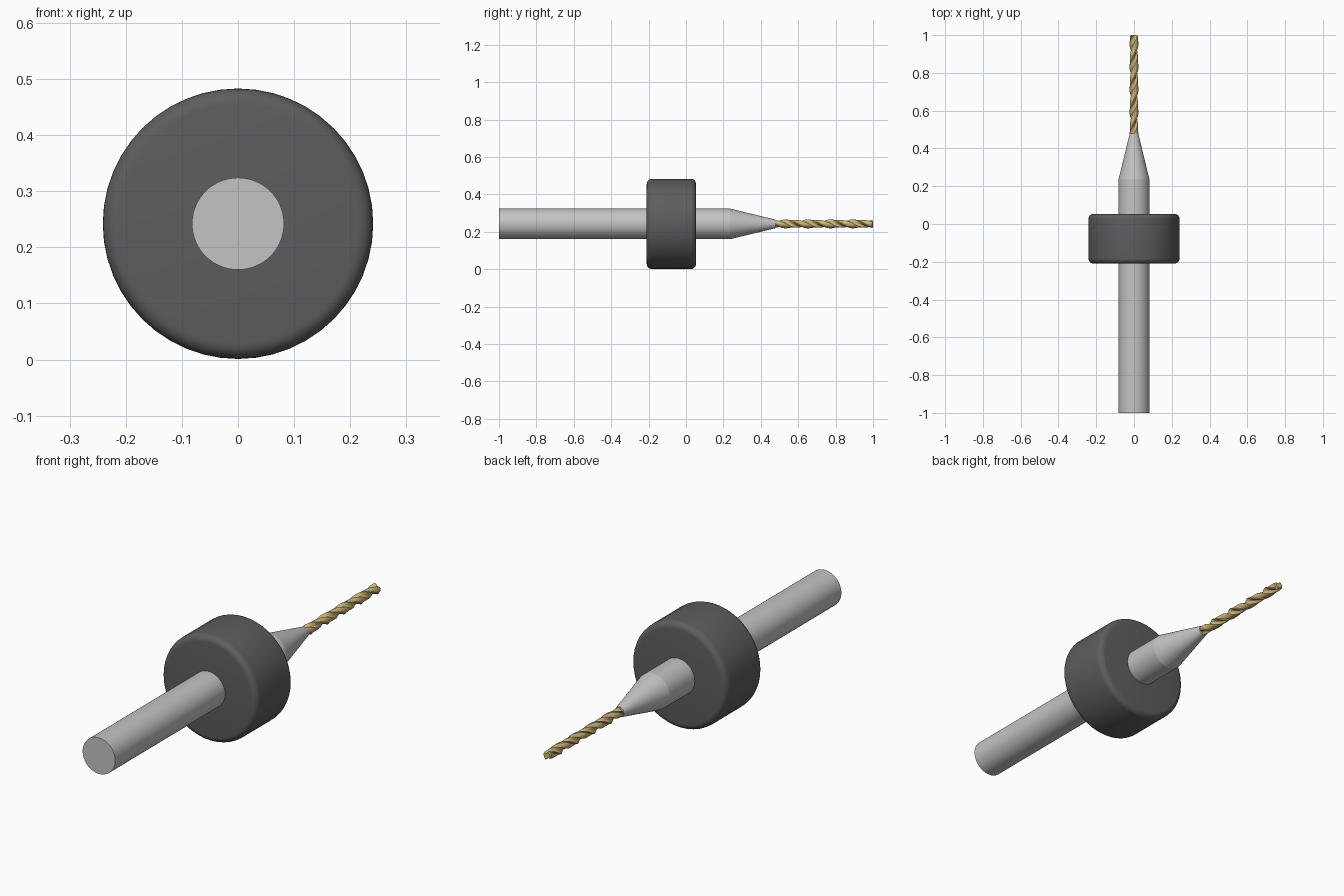
import bpy
import bmesh
from math import sin, cos, pi, radians

cube = bpy.data.objects.get("Cube")
if cube:
    bpy.data.objects.remove(cube, do_unlink=True)

AXIS_Z = 0.242


def material(name, rgb):
    mat = bpy.data.materials.new(name)
    mat.use_nodes = True
    mat.diffuse_color = (*rgb, 1)
    mat.node_tree.nodes["Principled BSDF"].inputs["Base Color"].default_value = (*rgb, 1)
    return mat


steel = material("light steel", (0.55, 0.55, 0.56))
rubber = material("dark grey plastic", (0.11, 0.11, 0.115))
gold = material("gold", (0.62, 0.47, 0.2))


def loft(name, rings, mat, angle=30):
    """Skin rings of points, each a list of (x, y, z), and cap both ends."""
    bm = bmesh.new()
    loops = [[bm.verts.new(p) for p in ring] for ring in rings]
    for a, b in zip(loops, loops[1:]):
        for i in range(len(a)):
            j = (i + 1) % len(a)
            bm.faces.new((a[i], a[j], b[j], b[i]))
    bm.faces.new(loops[0])
    bm.faces.new(loops[-1])
    bmesh.ops.recalc_face_normals(bm, faces=bm.faces)
    mesh = bpy.data.meshes.new(name)
    bm.to_mesh(mesh)
    bm.free()
    mesh.materials.append(mat)
    obj = bpy.data.objects.new(name, mesh)
    bpy.context.collection.objects.link(obj)
    obj.location.z = AXIS_Z
    bpy.ops.object.select_all(action="DESELECT")
    obj.select_set(True)
    bpy.context.view_layer.objects.active = obj
    bpy.ops.object.shade_smooth_by_angle(angle=radians(angle))
    return obj


def lathe(name, profile, mat, sides, angle=30):
    """Turn a profile of (y, radius) points around the long axis."""
    turns = [2 * pi * i / sides for i in range(sides)]
    rings = [[(r * cos(t), y, r * sin(t)) for t in turns] for y, r in profile]
    return loft(name, rings, mat, angle)


# Shank with tapered neck
lathe("shank", [(-1, 0.082), (0.235, 0.082)], steel, 64)
lathe("neck", [(0.235, 0.082), (0.478, 0.023)], steel, 64)

# Depth collar with rounded rims
R, F = 0.241, 0.028
steps = [pi / 2 * i / 6 for i in range(7)]
front_rim = [(-0.21 + F * (1 - cos(t)), R - F * (1 - sin(t))) for t in steps]
back_rim = [(0.054 - F * (1 - cos(t)), R - F * (1 - sin(t))) for t in reversed(steps)]
lathe("depth_collar", front_rim + back_rim, rubber, 48, 40)

# Twisted two-flute bit: raised margins, round lands, hollow flutes
SIDES, STEPS, PITCH = 40, 110, 0.24


def bit_radius(t):
    half = t % pi
    if half < 0.3:
        return 0.0235
    if half < 1.7:
        return 0.0205
    return 0.0205 - 0.009 * sin((half - 1.7) / (pi - 1.7) * pi)


rings = []
for s in range(STEPS + 1):
    y = 0.47 + 0.53 * s / STEPS
    twist = 2 * pi * (y - 0.47) / PITCH
    tip = 0.8 if s == STEPS else 1
    ring = []
    for i in range(SIDES):
        t = 2 * pi * i / SIDES
        r = bit_radius(t) * tip
        ring.append((r * cos(t - twist), y, r * sin(t - twist)))
    rings.append(ring)
loft("twist_bit", rings, gold, 35)
